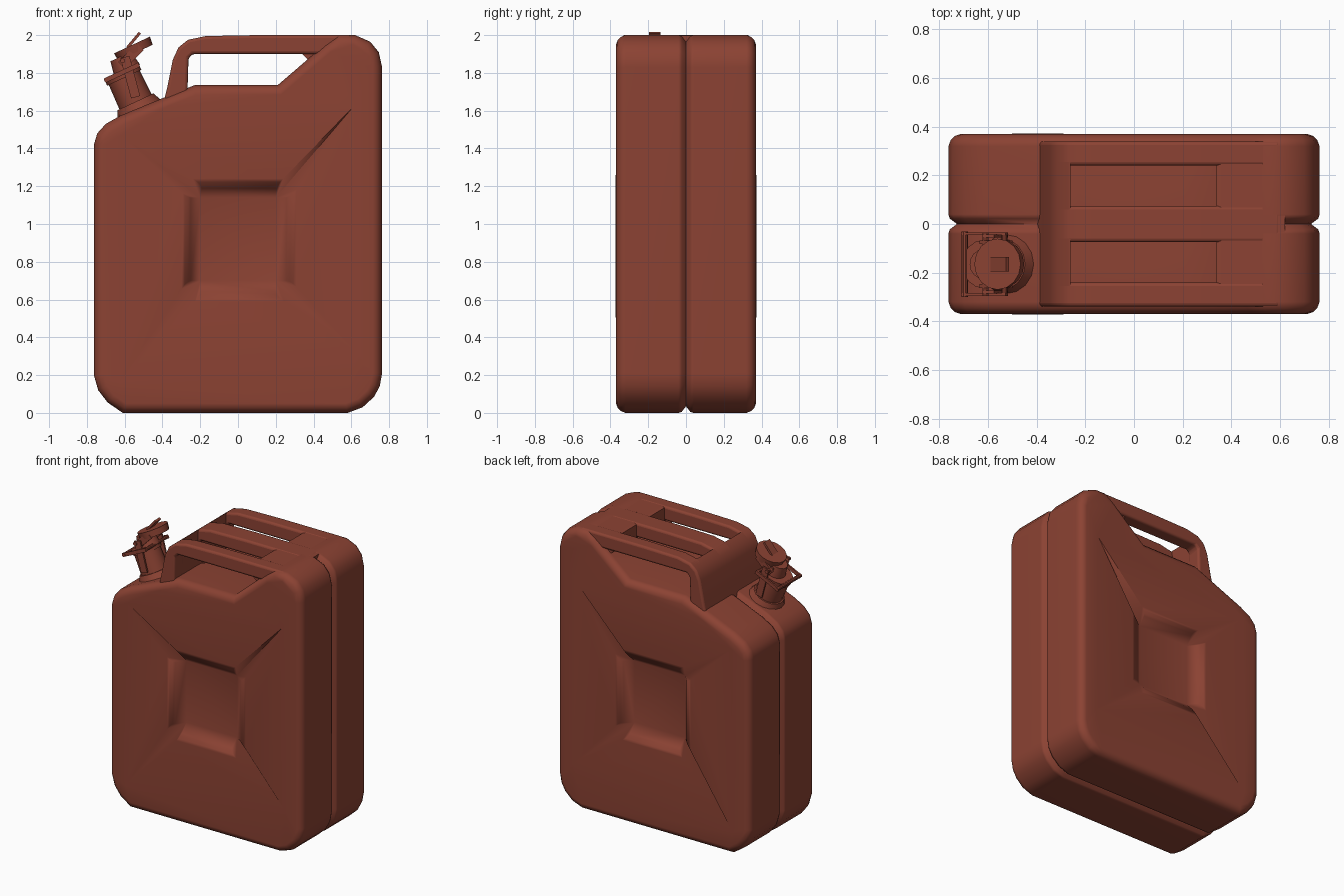
import bpy, bmesh, math
from mathutils import Vector, Matrix

if "Cube" in bpy.data.objects:
    bpy.data.objects.remove(bpy.data.objects["Cube"])

red = bpy.data.materials.new("rust_red_paint")
red.diffuse_color = (0.26, 0.055, 0.033, 1)
red.use_nodes = True
red.node_tree.nodes["Principled BSDF"].inputs["Base Color"].default_value = red.diffuse_color


def finish(bm, name, angle=40, bevel=0, weighted=True):
    bmesh.ops.recalc_face_normals(bm, faces=bm.faces)
    me = bpy.data.meshes.new(name)
    bm.to_mesh(me)
    bm.free()
    me.materials.append(red)
    ob = bpy.data.objects.new(name, me)
    bpy.context.collection.objects.link(ob)
    bpy.ops.object.select_all(action='DESELECT')
    ob.select_set(True)
    bpy.context.view_layer.objects.active = ob
    if bevel:
        b = ob.modifiers.new("round", 'BEVEL')
        b.width, b.segments, b.limit_method = bevel, 3, 'ANGLE'
        b.angle_limit = math.radians(40)
    bpy.ops.object.shade_smooth_by_angle(angle=math.radians(angle))
    if weighted:
        w = ob.modifiers.new("normals", 'WEIGHTED_NORMAL')
        w.keep_sharp = True
    return ob


def offset(pts, d):
    """Inset a counter-clockwise x-z outline; d is one distance per point."""
    out = []
    for i, p in enumerate(pts):
        a, b, c = Vector(pts[i - 1]), Vector(p), Vector(pts[(i + 1) % len(pts)])
        e1, e2 = (b - a).normalized(), (c - b).normalized()
        n1, n2 = Vector((-e1.y, e1.x)), Vector((-e2.y, e2.x))
        out.append(b + (n1 + n2) * d[i] / (1 + n1.dot(n2)))
    return out


# Body: rounded outline lofted through the depth, with a centre seam groove
outline = [(-0.61, 0), (0.58, 0), (0.66, 0.03), (0.72, 0.085), (0.75, 0.14), (0.763, 0.21),
           (0.763, 1.83), (0.745, 1.91), (0.70, 1.965), (0.62, 2.0), (0.53, 2.0),
           (0.46, 1.95), (0.21, 1.735), (-0.23, 1.735), (-0.39, 1.67), (-0.62, 1.575),
           (-0.70, 1.53), (-0.745, 1.48), (-0.763, 1.42), (-0.763, 0.2), (-0.74, 0.12), (-0.69, 0.055)]
N = len(outline)
half = [(0.37, 0.05), (0.362, 0.027), (0.346, 0.01), (0.32, 0), (0.04, 0), (0.022, 0.006)]
levels = [(-y, d) for y, d in half] + [(0, 0.035)] + half[::-1]
bm = bmesh.new()
rings = []
for y, d in levels:
    ds = [0 if (y == 0 and 11 <= i <= 13) else d for i in range(N)]
    rings.append([bm.verts.new((p.x, y, p.y)) for p in offset(outline, ds)])
for r, s in zip(rings, rings[1:]):
    for i in range(N):
        j = (i + 1) % N
        bm.faces.new((r[i], r[j], s[j], s[i]))

# Pressed cross pattern on front and back: tips, panel ends, sunken square
tips = [(-0.62, 1.47), (0.61, 1.62), (0.63, 0.32), (-0.63, 0.16)]
square = [(-0.2, 1.14), (0.2, 1.14), (0.2, 0.70), (-0.2, 0.70)]
panels = [((-0.19, 1.21), (0.21, 1.21)), ((0.28, 1.14), (0.28, 0.70)),
          ((0.2, 0.62), (-0.2, 0.62)), ((-0.27, 0.70), (-0.27, 1.14))]
sink = [0.0, 0.015, 0.0, -0.003]
for sgn, ring in ((-1, rings[0]), (1, rings[-1])):
    def vert(p, depth):
        return bm.verts.new((p[0], sgn * (0.37 - depth), p[1]))
    T = [vert(p, 0) for p in tips]
    S = [vert(p, 0.075) for p in square]
    P = [[vert(p, sink[i]) for p in pr] for i, pr in enumerate(panels)]
    for i in range(4):
        j = (i + 1) % 4
        bm.faces.new((T[i], T[j], P[i][1], P[i][0]))
        bm.faces.new((P[i][0], P[i][1], S[j], S[i]))
        bm.faces.new((T[j], S[j], P[i][1]))
        bm.faces.new((T[j], P[j][0], S[j]))
    bm.faces.new(S)
    edges = [bm.edges.get((l[i], l[(i + 1) % len(l)])) for l in (ring, T) for i in range(len(l))]
    bmesh.ops.triangle_fill(bm, edges=edges, use_beauty=True)
    # soften the panel shoulders
    bmesh.ops.bevel(bm, geom=[bm.edges.get(p) for p in P], offset=0.03, segments=3,
                    profile=0.5, affect='EDGES', clamp_overlap=True)
finish(bm, "can_body", 60)


def slab(name, pts, y0, y1, bevel):
    """Extrude an x-z profile between two depths."""
    bm = bmesh.new()
    a = [bm.verts.new((x, y0, z)) for x, z in pts]
    b = [bm.verts.new((x, y1, z)) for x, z in pts]
    bm.faces.new(a)
    bm.faces.new(b[::-1])
    for i in range(len(pts)):
        j = (i + 1) % len(pts)
        bm.faces.new((a[i], b[i], b[j], a[j]))
    return finish(bm, name, 40, bevel)


# Triple carrying handle: three bars, a cross wall and a rear web
outer = [(-0.40, 1.62), (-0.375, 1.72), (-0.345, 1.87), (-0.315, 1.935), (-0.265, 1.975), (-0.17, 1.995)]
bar = outer + [(0.1, 2.0), (0.6, 2.0), (0.6, 1.9), (0.35, 1.9), (-0.24, 1.9), (-0.262, 1.88), (-0.27, 1.62)]
for name, y0, y1 in (("front_handle_bar", -0.34, -0.24), ("middle_handle_bar", -0.075, 0.075),
                     ("back_handle_bar", 0.24, 0.34)):
    slab(name, bar, y0, y1, 0.025)
wall = outer[:5] + [(-0.262, 1.975), (-0.27, 1.62)]
slab("handle_end_wall", wall, -0.32, 0.32, 0)
web = [(0.34, 1.99), (0.36, 1.998), (0.62, 1.998), (0.62, 1.86), (0.38, 1.86), (0.34, 1.9)]
slab("handle_rear_web", web, -0.32, 0.32, 0)

# Spout: all parts share a frame tilted square to the sloping shoulder
FRAME = Matrix.Translation((-0.53, -0.165, 1.62)) @ Matrix.Rotation(math.radians(-25), 4, 'Y')


def disc(name, r0, r1, w0, w1, u=0, seg=16):
    bm = bmesh.new()
    m = FRAME @ Matrix.Translation((u, 0, (w0 + w1) / 2))
    bmesh.ops.create_cone(bm, cap_ends=True, segments=seg, radius1=r0, radius2=r1,
                          depth=w1 - w0, matrix=m)
    return finish(bm, name, 35)


def block(name, centre, size, tilt=0):
    bm = bmesh.new()
    m = (FRAME @ Matrix.Translation(centre) @ Matrix.Rotation(math.radians(tilt), 4, 'Y')
         @ Matrix.Diagonal((*size, 1)))
    bmesh.ops.create_cube(bm, size=1, matrix=m)
    return finish(bm, name, 30, 0, False)


def pin(name, u, w, r, length):
    bm = bmesh.new()
    m = FRAME @ Matrix.Translation((u, 0, w)) @ Matrix.Rotation(math.pi / 2, 4, 'X')
    bmesh.ops.create_cone(bm, cap_ends=True, segments=10, radius1=r, radius2=r, depth=length, matrix=m)
    return finish(bm, name, 35)


disc("neck_base", 0.14, 0.105, -0.05, 0.03)
disc("neck", 0.095, 0.09, 0.0, 0.19)
disc("neck_collar", 0.10, 0.10, 0.17, 0.205)
disc("cap_plug", 0.075, 0.06, 0.2, 0.28, 0.03)
disc("cap_lid", 0.10, 0.105, 0.265, 0.31, 0.11)
for s, side in ((-1, "front"), (1, "back")):
    block(side + "_hinge_plate", (0.03, s * 0.115, 0.16), (0.05, 0.012, 0.22), 10)
    block(side + "_lever_arm", (0.0, s * 0.125, 0.20), (0.20, 0.012, 0.025))
    block(side + "_lid_arm", (0.08, s * 0.09, 0.26), (0.14, 0.015, 0.05), -20)
pin("lever_pin", -0.09, 0.20, 0.013, 0.27)
pin("hinge_pin", 0.03, 0.255, 0.013, 0.26)
pin("lid_pin", 0.09, 0.2, 0.012, 0.24)
block("lever_tab", (0.13, 0, 0.33), (0.10, 0.06, 0.015), -25)
